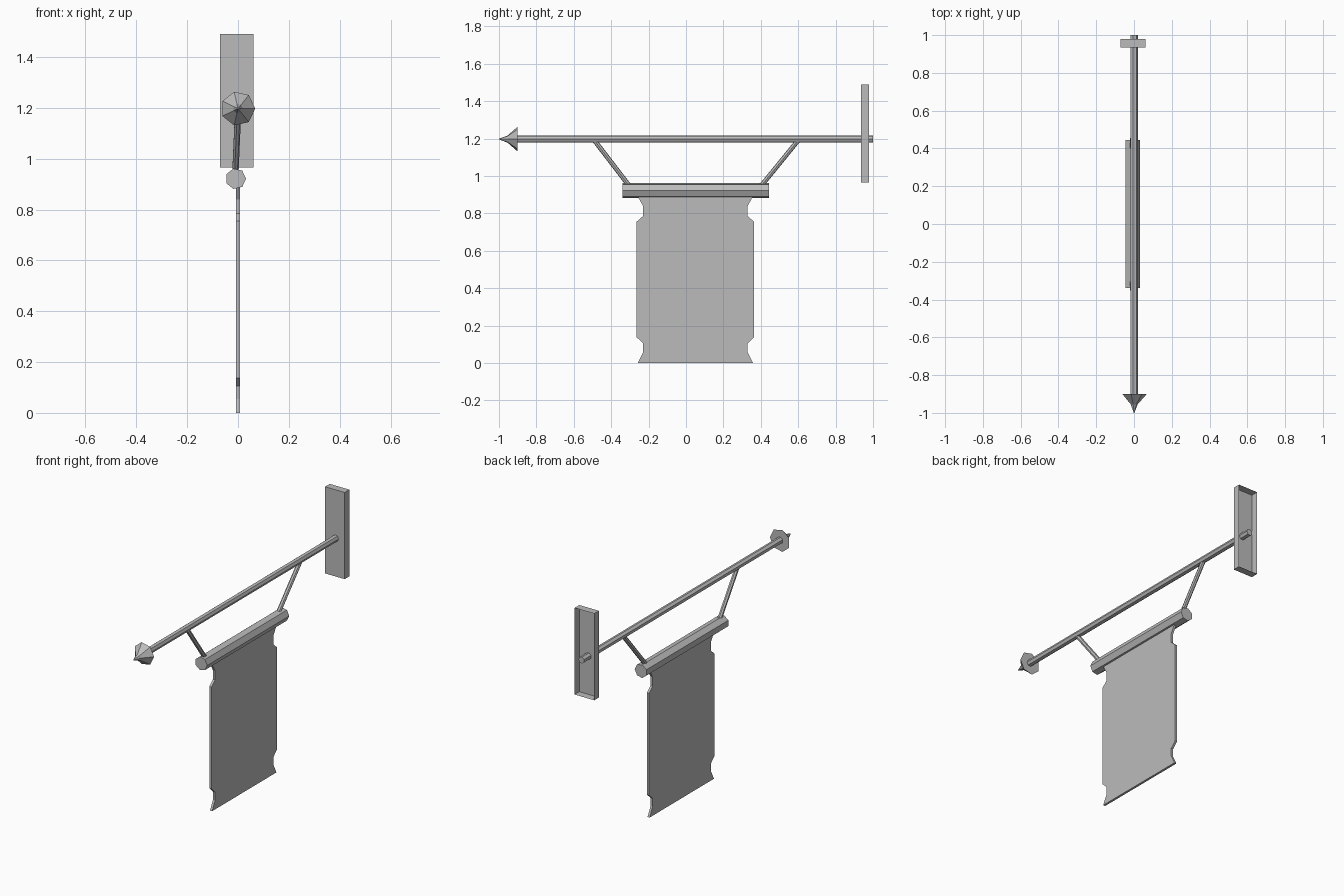
import bpy
import bmesh
from math import cos, sin, tau
from mathutils import Vector

cube = bpy.data.objects.get("Cube")
if cube:
    bpy.data.objects.remove(cube, do_unlink=True)

grey = bpy.data.materials.new("plain grey")
grey.use_nodes = True
COLOUR = (0.5, 0.5, 0.5, 1)
grey.diffuse_color = COLOUR
grey.node_tree.nodes["Principled BSDF"].inputs["Base Color"].default_value = COLOUR


def finish(name, bm):
    """Turn a bmesh into a flat-shaded object."""
    mesh = bpy.data.meshes.new(name)
    bm.to_mesh(mesh)
    bm.free()
    mesh.materials.append(grey)
    obj = bpy.data.objects.new(name, mesh)
    bpy.context.collection.objects.link(obj)
    return obj


def lathe(name, stations, sides=7):
    """Loft polygon rings through (centre, radius) stations, capped at both ends."""
    bm = bmesh.new()
    axis = (Vector(stations[-1][0]) - Vector(stations[0][0])).normalized()
    across = Vector((1, 0, 0))
    across = (across - axis * across.dot(axis)).normalized()
    up = axis.cross(across)
    rings = []
    for centre, radius in stations:
        rings.append([bm.verts.new(Vector(centre) + radius * (
            cos(tau * i / sides) * across + sin(tau * i / sides) * up))
            for i in range(sides)])
    for a, b in zip(rings, rings[1:]):
        for i in range(sides):
            j = (i + 1) % sides
            bm.faces.new((a[i], a[j], b[j], b[i]))
    bm.faces.new(rings[0])
    bm.faces.new(rings[-1])
    bmesh.ops.recalc_face_normals(bm, faces=bm.faces)
    return finish(name, bm)


POLE_Z, BAR_Z, BAR_X = 1.197, 0.921, -0.009

# Long pole with a flared spear tip at the front
lathe("pole", [((0, -0.9, POLE_Z), 0.02), ((0, 1, POLE_Z), 0.02)])
lathe("pole_tip", [((0, -1, POLE_Z), 0.002), ((0, -0.955, POLE_Z), 0.019),
                   ((0, -0.9, POLE_Z), 0.068)])

# Crossbar carrying the banner
lathe("crossbar", [((BAR_X, -0.34, BAR_Z), 0.041), ((BAR_X, 0.445, BAR_Z), 0.041)])

# Two slanted hangers between pole and crossbar
for name, top_y, bottom_y in (("front_hanger", -0.492, -0.298),
                              ("back_hanger", 0.602, 0.396)):
    lathe(name, [((0, top_y, POLE_Z - 0.004), 0.013),
                 ((-0.011, bottom_y, 0.94), 0.013)])

# Wall plate: a shallow box open at the back
bm = bmesh.new()
bmesh.ops.create_cube(bm, size=1)
for v in bm.verts:
    v.co = Vector((v.co.x * 0.131 - 0.005, v.co.y * 0.045 + 0.957, v.co.z * 0.525 + 1.227))
back = [f for f in bm.faces if f.normal.y > 0.9]
bmesh.ops.delete(bm, geom=back, context='FACES_ONLY')
finish("wall_plate", bm)

# Banner: notched outline, mirrored about its own centre line, then thickened
half = [(0.308, 0.89), (0.28, 0.84), (0.28, 0.785), (0.314, 0.755),
        (0.314, 0.138), (0.28, 0.105), (0.28, 0.055), (0.308, 0)]
MID_Y, THICK = 0.05, 0.014
outline = [(MID_Y + w, z) for w, z in half] + [(MID_Y - w, z) for w, z in reversed(half)]
bm = bmesh.new()
face = bm.faces.new([bm.verts.new((-THICK / 2, y, z)) for y, z in outline])
result = bmesh.ops.extrude_face_region(bm, geom=[face], use_keep_orig=True)
moved = [g for g in result["geom"] if isinstance(g, bmesh.types.BMVert)]
bmesh.ops.translate(bm, verts=moved, vec=(THICK, 0, 0))
bmesh.ops.recalc_face_normals(bm, faces=bm.faces)
finish("banner", bm)
